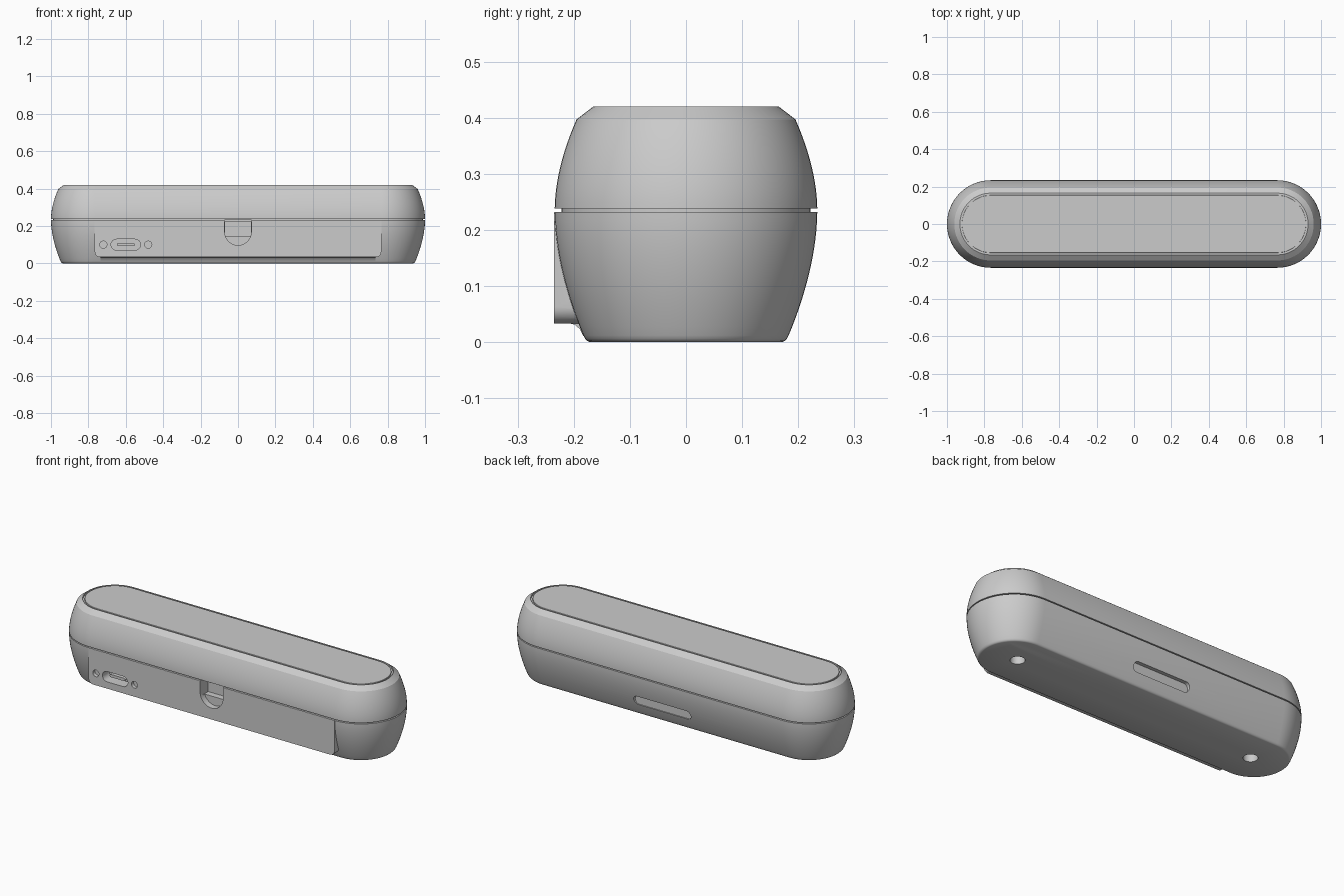
import bpy, bmesh, math

if "Cube" in bpy.data.objects:
    bpy.data.objects.remove(bpy.data.objects["Cube"])

HALF = 0.766   # half length of the straight middle section
ARC = 32       # segments in each rounded end

grey = bpy.data.materials.new("plain_grey")
grey.use_nodes = True
grey.diffuse_color = (0.6, 0.6, 0.6, 1)
grey.node_tree.nodes["Principled BSDF"].inputs["Base Color"].default_value = (0.6, 0.6, 0.6, 1)


def finish(name, bm):
    bmesh.ops.recalc_face_normals(bm, faces=bm.faces)
    mesh = bpy.data.meshes.new(name)
    bm.to_mesh(mesh)
    bm.free()
    mesh.materials.append(grey)
    obj = bpy.data.objects.new(name, mesh)
    bpy.context.collection.objects.link(obj)
    return obj


def capsule(half, r, seg=ARC):
    """Outline of a pill: two half circles joined by straight sides."""
    pts = []
    for side, start in ((1, -math.pi / 2), (-1, math.pi / 2)):
        for i in range(seg + 1):
            a = start + math.pi * i / seg
            pts.append((side * half + r * math.cos(a), r * math.sin(a)))
    return pts


def circle(r, seg=32):
    return [(r * math.cos(2 * math.pi * i / seg), r * math.sin(2 * math.pi * i / seg)) for i in range(seg)]


def loft(name, profile, caps=True):
    """Stack pill outlines following (radius, height) pairs."""
    bm = bmesh.new()
    rings = [[bm.verts.new((x, y, z)) for x, y in capsule(HALF, r)] for r, z in profile]
    for a, b in zip(rings, rings[1:]):
        for i in range(len(a)):
            j = (i + 1) % len(a)
            bm.faces.new((a[i], a[j], b[j], b[i]))
    if caps:
        bm.faces.new(rings[0])
        bm.faces.new(rings[-1])
    return finish(name, bm)


def prism(name, outline, place, lo, hi):
    """Extrude a 2D outline; place maps (u, v, depth) to a point."""
    bm = bmesh.new()
    a = [bm.verts.new(place(u, v, lo)) for u, v in outline]
    b = [bm.verts.new(place(u, v, hi)) for u, v in outline]
    bm.faces.new(a)
    bm.faces.new(b)
    for i in range(len(a)):
        j = (i + 1) % len(a)
        bm.faces.new((a[i], a[j], b[j], b[i]))
    return finish(name, bm)


def combine(target, tool, operation):
    mod = target.modifiers.new("cut", 'BOOLEAN')
    mod.operation, mod.solver, mod.object = operation, 'EXACT', tool
    bpy.context.view_layer.objects.active = target
    bpy.ops.object.modifier_apply(modifier=mod.name)
    bpy.data.objects.remove(tool)


def facing(cx, cz):
    return lambda u, v, d: (cx + u, d, cz + v)


def bulge(r0, z0, r1, z1, n=14):
    """Quarter-wave curve from the narrow end (r0, z0) to the widest point (r1, z1)."""
    return [(r1 - (r1 - r0) * (1 - t) ** 1.8, z0 + (z1 - z0) * t) for t in (i / n for i in range(n + 1))]


# Shells with the seam between them
lower = loft("lower_shell", [(0.171, 0), (0.176, 0.002), (0.18, 0.006)]
             + bulge(0.183, 0.012, 0.234, 0.232))
upper = loft("upper_shell", [(0.234, 0.238)] + bulge(0.195, 0.397, 0.234, 0.238)[-2::-1]
             + [(0.165, 0.42), (0.163, 0.42), (0.163, 0.412)])
seam = loft("seam_band", [(0.222, 0.231), (0.222, 0.239)], caps=False)
panel = loft("top_panel", [(0.154, 0.411), (0.154, 0.419), (0.153, 0.42)])

# Flat front plate with rounded lower corners
corner = 0.03
outline = [(-0.766, 0.231)]
for side in (-1, 1):
    arc = [(side * (0.736 + corner * math.cos(a)), 0.063 - corner * math.sin(a))
           for a in (math.pi / 2 * i / 8 for i in range(9))]
    outline += arc if side < 0 else arc[::-1]
outline.append((0.766, 0.231))
combine(lower, prism("plate", outline, facing(0, 0), -0.235, -0.15), 'UNION')

# Concave blend under the plate
blend = [(-0.15, 0.04), (-0.212, 0.04), (-0.21, 0.034), (-0.198, 0.031), (-0.189, 0.023),
         (-0.183, 0.011), (-0.15, 0.011)]
combine(lower, prism("blend", blend, lambda u, v, d: (d, u, v), -0.735, 0.735), 'UNION')

# Thumb notch: shallow rounded pocket and a deeper box above it
notch = [(-0.071, 0.07), (0.071, 0.07)]
notch += [(0.071 * math.cos(a), 0.071 * math.sin(a)) for a in (-math.pi * i / 24 for i in range(25))]
combine(lower, prism("notch", notch, facing(0, 0.168), -0.3, -0.2), 'DIFFERENCE')
box = [(-0.07, 0.145), (0.07, 0.145), (0.07, 0.225), (-0.07, 0.225)]
combine(lower, prism("deep_notch", box, facing(0, 0), -0.22, -0.165), 'DIFFERENCE')

# Charging port with a small round hole on each side
combine(lower, prism("port", capsule(0.05, 0.029, 12), facing(-0.6, 0.1), -0.3, -0.175), 'DIFFERENCE')
for x in (-0.72, -0.48):
    combine(lower, prism("hole", circle(0.019), facing(x, 0.1), -0.3, -0.215), 'DIFFERENCE')
tongue = prism("port_tongue", capsule(0.04, 0.008, 8), facing(-0.6, 0.1), -0.215, -0.174)

# Recessed pill on the back
combine(lower, prism("back_slot", capsule(0.152, 0.026, 12), facing(0, 0.09), 0.197, 0.3), 'DIFFERENCE')

# Round sockets in the base
for x in (-0.745, 0.745):
    combine(lower, prism("socket", circle(0.037), lambda u, v, d: (x + u, v, d), -0.1, 0.06), 'DIFFERENCE')

# Smooth shading with crisp edges
bpy.ops.object.select_all(action='DESELECT')
for obj in (lower, upper, seam, panel, tongue):
    obj.select_set(True)
bpy.context.view_layer.objects.active = lower
bpy.ops.object.shade_smooth_by_angle(angle=math.radians(25))
